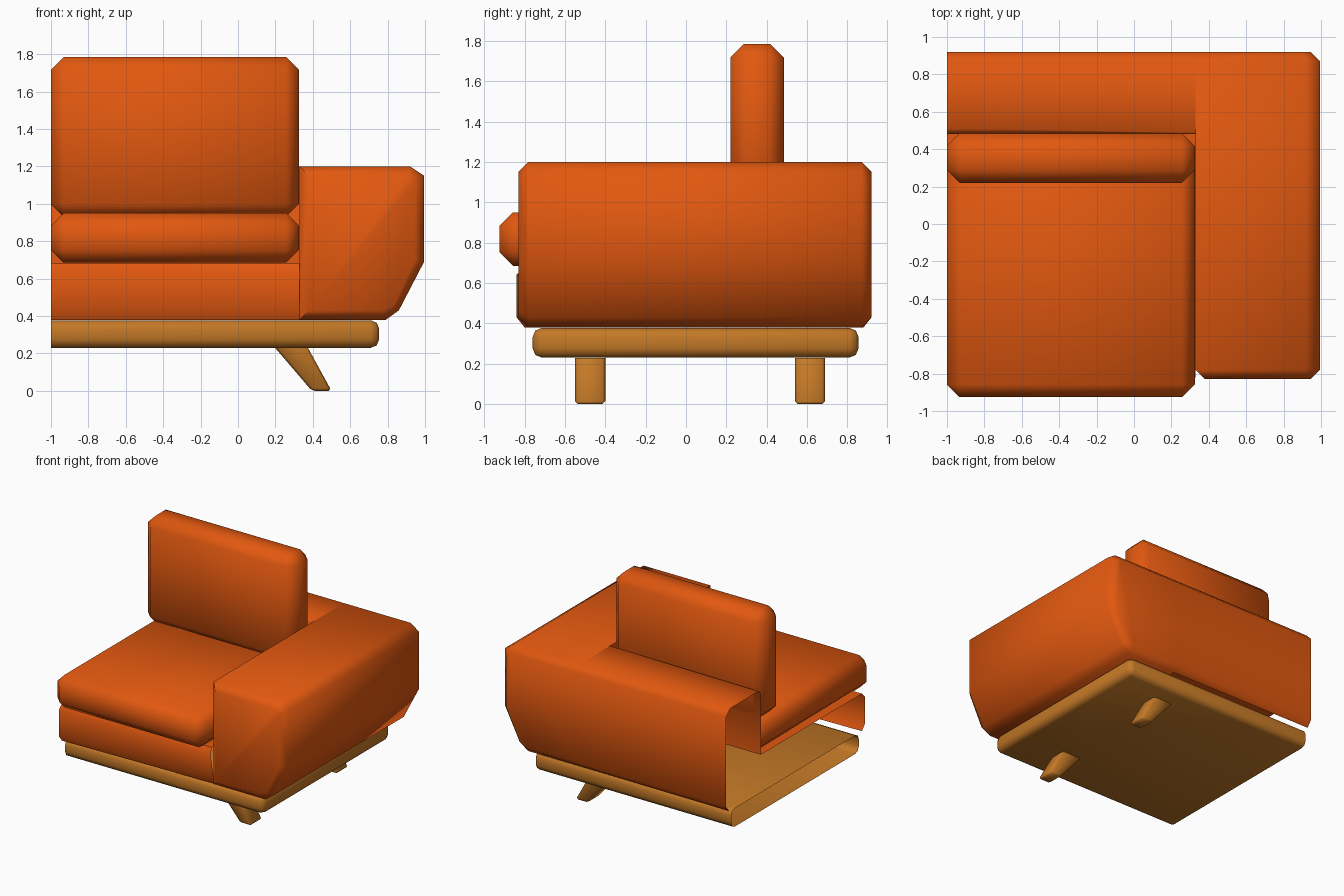
import bpy, bmesh, math
from mathutils import Vector

if "Cube" in bpy.data.objects:
    bpy.data.objects.remove(bpy.data.objects["Cube"])


def material(name, rgb):
    m = bpy.data.materials.new(name)
    m.diffuse_color = (*rgb, 1)
    m.use_nodes = True
    m.node_tree.nodes["Principled BSDF"].inputs["Base Color"].default_value = m.diffuse_color
    return m


ORANGE = material("orange fabric", (0.76, 0.098, 0.005))
WOOD = material("oak wood", (0.55, 0.19, 0.02))


def finish(bm, name, mat, normals=True):
    bmesh.ops.remove_doubles(bm, verts=bm.verts, dist=0.0005)
    if normals:
        bmesh.ops.recalc_face_normals(bm, faces=bm.faces)
    me = bpy.data.meshes.new(name)
    bm.to_mesh(me)
    bm.free()
    ob = bpy.data.objects.new(name, me)
    bpy.context.collection.objects.link(ob)
    me.materials.append(mat)
    bpy.ops.object.select_all(action='DESELECT')
    ob.select_set(True)
    bpy.context.view_layer.objects.active = ob
    bpy.ops.object.shade_smooth_by_angle(angle=math.radians(50))
    return ob


def soft_box(name, lo, hi, bevel, mat, segments=1, cut_x=None):
    lo, hi = Vector(lo), Vector(hi)
    bm = bmesh.new()
    bmesh.ops.create_cube(bm, size=1)
    for v in bm.verts:
        v.co = Vector(((lo[i] + hi[i]) / 2 + v.co[i] * (hi[i] - lo[i])) for i in range(3))
    bmesh.ops.bevel(bm, geom=bm.edges[:], offset=bevel, segments=segments,
                    profile=0.5, affect='EDGES')
    if cut_x is not None:   # open end at the centre of the sofa
        bmesh.ops.bisect_plane(bm, geom=bm.verts[:] + bm.edges[:] + bm.faces[:],
                               plane_co=(cut_x, 0, 0), plane_no=(-1, 0, 0), clear_outer=True)
    return finish(bm, name, mat)


def strip(bm, a, b):
    """Quads between two open rows of verts."""
    for i in range(len(a) - 1):
        bm.faces.new((a[i], a[i + 1], b[i + 1], b[i]))


# back and seat frame: open profile (y, z) swept from the cut end to the arm
bm = bmesh.new()
left = [(.88, .38), (.92, .43), (.92, 1.15), (.87, 1.2), (.51, 1.2), (.48, 1.17),
        (.48, .68), (-.80, .68), (-.84, .64), (-.84, .43), (-.80, .38)]
right = [(.87, .38), (.92, .43), (.92, 1.15), (.87, 1.2), (.49, 1.2), (.48, 1.19),
         (.48, .68), (-.80, .68), (-.82, .63), (-.78, .43), (-.77, .38)]
rows = [[bm.verts.new((x, y, z)) for y, z in p] for x, p in ((-1, left), (.33, right))]
strip(bm, *rows)

# arm: open profile (x, z) swept along y, with inset end caps
outer = [(.33, 1.2), (.92, 1.2), (.995, 1.15), (.995, .69), (.86, .43), (.79, .38), (.33, .38)]
front = [(.38, 1.15), (.91, 1.15), (.945, 1.12), (.945, .70), (.83, .46), (.77, .43), (.38, .43)]
back = [(.33, 1.15)] + front[1:-1] + [(.33, .43)]
secs = [[bm.verts.new((x, y, z)) for x, z in p]
        for y, p in ((-.83, front), (-.78, outer), (.87, outer), (.92, back))]
for a, b in zip(secs, secs[1:]):
    strip(bm, a, b)
bm.faces.new(secs[0])
bm.faces.new(secs[3])
# inner chamfer of the arm front, then inner wall above the seat
bm.faces.new((secs[0][0], secs[1][0], secs[1][-1], secs[0][-1]))
bm.faces.new([bm.verts.new((.33, y, z)) for y, z in
              ((-.78, 1.2), (.48, 1.2), (.48, .67), (-.78, .67))])
finish(bm, "sofa_frame", ORANGE)

# cushions
soft_box("seat_cushion", (-1, -.925, .685), (.325, .48, .95), .067, ORANGE)
soft_box("back_cushion", (-1, .22, .93), (.325, .485, 1.785), .068, ORANGE)

# wooden base, open at the cut end
soft_box("wood_base", (-1.3, -.76, .23), (.755, .855, .377), .045, WOOD, 2, cut_x=-1)

# splayed legs
for name, y0, y1 in (("front_leg", -.55, -.40), ("back_leg", .54, .69)):
    bm = bmesh.new()
    prof = [(.20, .228), (.375, .228), (.50, 0), (.395, 0)]
    f = bm.faces.new([bm.verts.new((x, y0, z)) for x, z in prof])
    ext = bmesh.ops.extrude_face_region(bm, geom=[f])
    for v in ext["geom"]:
        if isinstance(v, bmesh.types.BMVert):
            v.co.y = y1
    bmesh.ops.recalc_face_normals(bm, faces=bm.faces)
    low = [e for e in bm.edges if min(v.co.z for v in e.verts) < .01]
    bmesh.ops.bevel(bm, geom=low, offset=.014, segments=1, affect='EDGES')
    finish(bm, name, WOOD)
